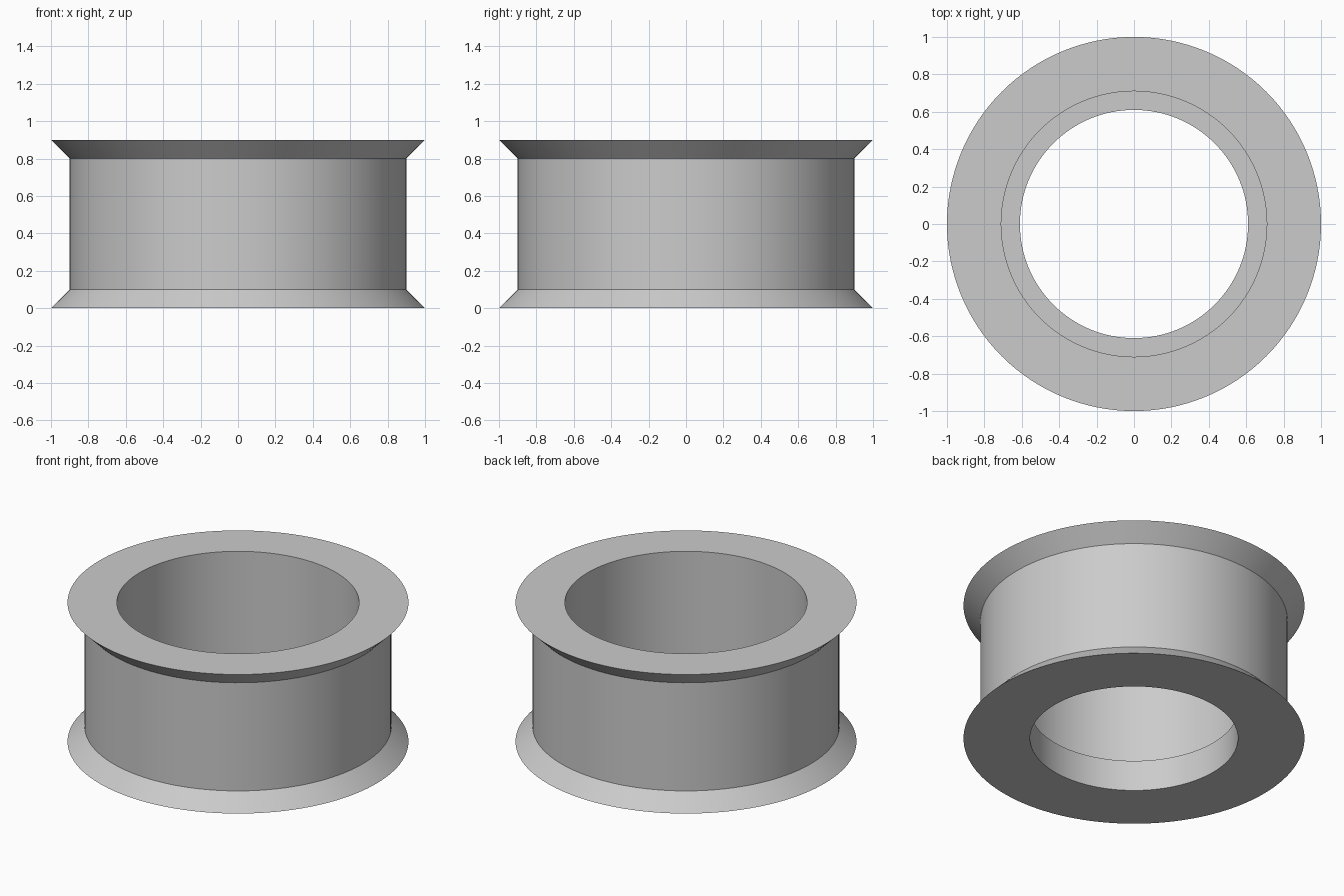
import bpy
import bmesh
import math

# Remove the default cube
cube = bpy.data.objects.get("Cube")
if cube:
    bpy.data.objects.remove(cube, do_unlink=True)

SEGMENTS = 128

# Plain grey material
grey = bpy.data.materials.new("plain_grey")
grey.use_nodes = True
colour = (0.6, 0.6, 0.6, 1)
grey.diffuse_color = colour
grey.node_tree.nodes["Principled BSDF"].inputs["Base Color"].default_value = colour


def lathe(name, profile, material):
    """Spin a closed (radius, z) profile around the z axis."""
    bm = bmesh.new()
    verts = [bm.verts.new((r, 0, z)) for r, z in profile]
    edges = [bm.edges.new((a, b)) for a, b in zip(verts, verts[1:] + verts[:1])]
    bmesh.ops.spin(bm, geom=verts + edges, cent=(0, 0, 0), axis=(0, 0, 1),
                   angle=math.tau, steps=SEGMENTS, use_merge=True)
    bmesh.ops.remove_doubles(bm, verts=bm.verts, dist=0.0001)
    bmesh.ops.recalc_face_normals(bm, faces=bm.faces)
    mesh = bpy.data.meshes.new(name)
    bm.to_mesh(mesh)
    bm.free()
    mesh.materials.append(material)
    obj = bpy.data.objects.new(name, mesh)
    bpy.context.collection.objects.link(obj)
    bpy.ops.object.select_all(action="DESELECT")
    obj.select_set(True)
    bpy.context.view_layer.objects.active = obj
    bpy.ops.object.shade_smooth_by_angle(angle=math.radians(30))
    return obj


# Outer wall with a flared flange at each end
outer = [(1, 0), (0.9, 0.1), (0.9, 0.8), (1, 0.9)]
# Bore with a flat internal ledge near the bottom
bore = [(0.71, 0.9), (0.71, 0.2), (0.61, 0.2), (0.61, 0)]
lathe("flanged_bushing", outer + bore, grey)
